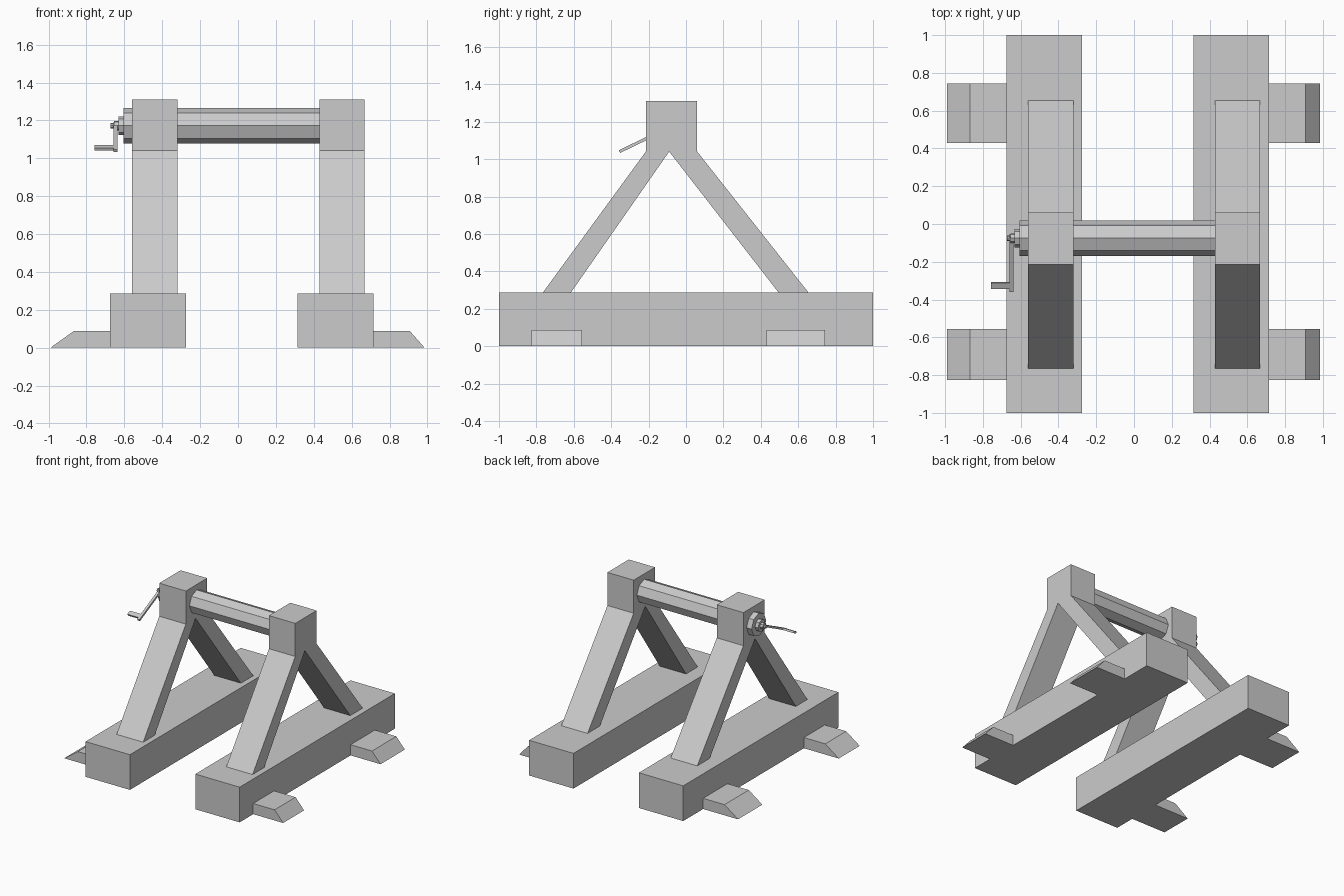
import bpy
from math import cos, sin, radians
from mathutils import Matrix, Vector

cube = bpy.data.objects.get("Cube")
if cube:
    bpy.data.objects.remove(cube, do_unlink=True)

grey = bpy.data.materials.new("plain_grey")
grey.use_nodes = True
GREY = (0.6, 0.6, 0.6, 1)
grey.diffuse_color = GREY
grey.node_tree.nodes["Principled BSDF"].inputs["Base Color"].default_value = GREY


def prism(name, outline, start, end, place):
    """Extrude an outline from start to end; place(a, b, depth) gives a point."""
    n = len(outline)
    verts = [place(a, b, d) for d in (start, end) for a, b in outline]
    faces = [tuple(range(n)), tuple(range(n, 2 * n))]
    faces += [(i, (i + 1) % n, (i + 1) % n + n, i + n) for i in range(n)]
    mesh = bpy.data.meshes.new(name)
    mesh.from_pydata(verts, [], faces)
    mesh.materials.append(grey)
    obj = bpy.data.objects.new(name, mesh)
    bpy.context.collection.objects.link(obj)
    # Make the normals point outward
    import bmesh
    bm = bmesh.new()
    bm.from_mesh(mesh)
    bmesh.ops.recalc_face_normals(bm, faces=bm.faces)
    bm.to_mesh(mesh)
    bm.free()
    return obj


def along_x(a, b, d):
    return (d, a, b)


def along_y(a, b, d):
    return (a, d, b)


def rect(a0, a1, b0, b1):
    return [(a0, b0), (a1, b0), (a1, b1), (a0, b1)]


def octagon(radius, y=-0.075, z=1.172):
    return [(y + radius * cos(radians(45 * i)), z + radius * sin(radians(45 * i)))
            for i in range(8)]


# Base beams and the wishbone frames standing on them
BASE_TOP = 0.287
frame = [(-0.77, 0.28), (-0.62, 0.28), (-0.09, 1.04), (0.5, 0.28), (0.66, 0.28),
         (0.06, 1.04), (0.06, 1.31), (-0.215, 1.31), (-0.215, 1.04)]
for side, base_x, frame_x in (("right", (-0.675, -0.275), (-0.56, -0.32)),
                              ("left", (0.315, 0.715), (0.43, 0.667))):
    prism(side + "_base_beam", rect(-1, 1, 0, BASE_TOP), *base_x, along_x)
    prism(side + "_a_frame", frame, *frame_x, along_x)

# Wedge-ended feet outside each beam
feet = {"right": [(-0.66, 0), (-0.66, 0.087), (-0.868, 0.087), (-0.99, 0)],
        "left": [(0.70, 0), (0.70, 0.087), (0.908, 0.087), (0.985, 0)]}
for side, outline in feet.items():
    prism(side + "_front_foot", outline, -0.825, -0.555, along_y)
    prism(side + "_back_foot", outline, 0.43, 0.743, along_y)

# Eight-sided roller with its stepped hub
prism("roller", octagon(0.094), -0.605, 0.44, along_x)
prism("hub_washer", octagon(0.049), -0.632, -0.60, along_x)
prism("hub_nut", octagon(0.026), -0.655, -0.63, along_x)
prism("hub_pin", octagon(0.014), -0.672, -0.65, along_x)

# Crank arm sloping forward and down, with its grip
arm = [(-0.06, 1.192), (-0.36, 1.047), (-0.352, 1.033), (-0.052, 1.178)]
prism("crank_arm", arm, -0.658, -0.637, along_x)
grip = [(-0.345, 1.054), (-0.312, 1.070), (-0.306, 1.055), (-0.338, 1.040)]
prism("crank_grip", grip, -0.757, -0.64, along_x)
